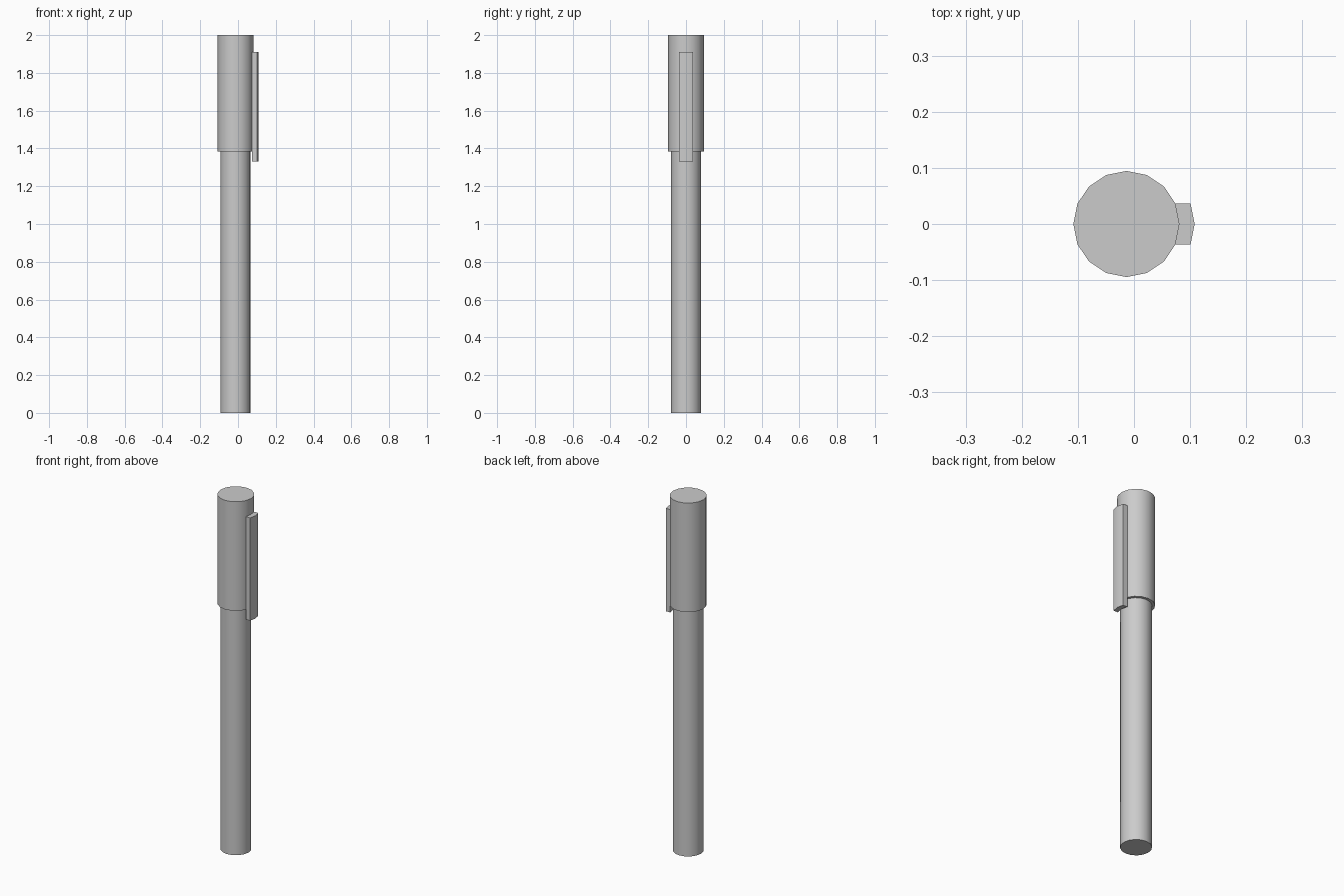
import bpy, bmesh, math

default = bpy.data.objects.get("Cube")
if default:
    bpy.data.objects.remove(default, do_unlink=True)

# Single plain grey finish
grey = bpy.data.materials.new("plain_grey")
grey.use_nodes = True
colour = (0.6, 0.6, 0.6, 1)
grey.diffuse_color = colour
grey.node_tree.nodes["Principled BSDF"].inputs["Base Color"].default_value = colour

SIDES = 16
AXIS_X = -0.0135
CAP_RADIUS = 0.0945


def ring_point(radius, step):
    a = math.tau * step / SIDES
    return (AXIS_X + radius * math.cos(a), radius * math.sin(a))


def prism(name, outline, bottom, top):
    """Extrude a flat outline upward into a closed solid."""
    bm = bmesh.new()
    base = bm.faces.new([bm.verts.new((x, y, bottom)) for x, y in outline])
    lift = bmesh.ops.extrude_face_region(bm, geom=[base], use_keep_orig=True)
    moved = [v for v in lift["geom"] if isinstance(v, bmesh.types.BMVert)]
    bmesh.ops.translate(bm, verts=moved, vec=(0, 0, top - bottom))
    bmesh.ops.recalc_face_normals(bm, faces=bm.faces)
    mesh = bpy.data.meshes.new(name)
    bm.to_mesh(mesh)
    bm.free()
    mesh.materials.append(grey)
    obj = bpy.data.objects.new(name, mesh)
    bpy.context.collection.objects.link(obj)
    bpy.ops.object.select_all(action="DESELECT")
    obj.select_set(True)
    bpy.context.view_layer.objects.active = obj
    bpy.ops.object.shade_smooth_by_angle(angle=math.radians(35))
    return obj


# Barrel and the wider cap
prism("barrel", [ring_point(0.0795, i) for i in range(SIDES)], 0, 1.385)
prism("cap", [ring_point(CAP_RADIUS, i) for i in range(SIDES)], 1.385, 2)

# Pocket clip following two facets of the cap, pushed outward
inner = [ring_point(CAP_RADIUS, i) for i in (-1, 0, 1)]
outer = [(x + 0.027, y) for x, y in reversed(inner)]
prism("pocket_clip", inner + outer, 1.33, 1.91)
